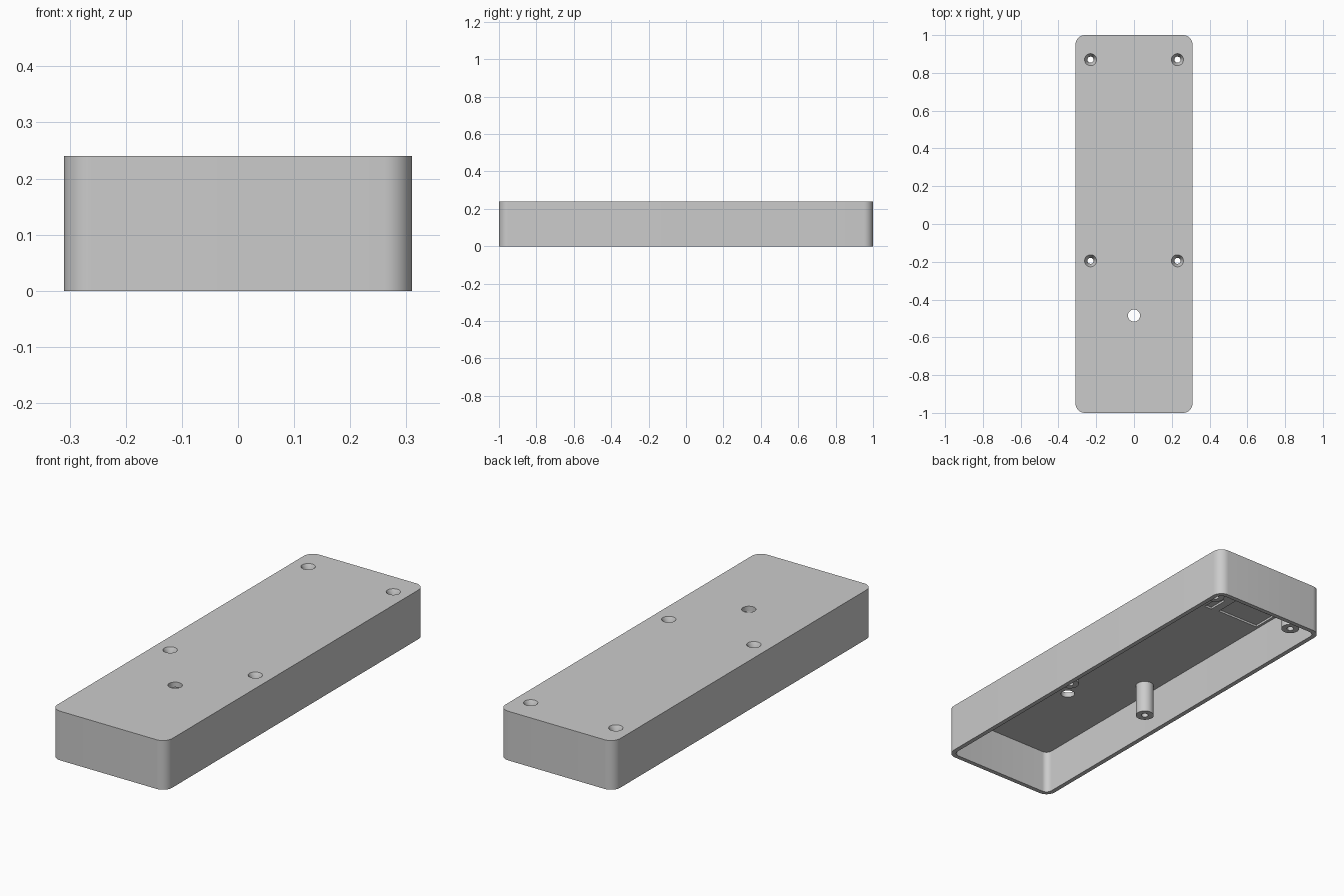
import bpy, bmesh, math
from mathutils import Matrix

if "Cube" in bpy.data.objects:
    bpy.data.objects.remove(bpy.data.objects["Cube"], do_unlink=True)

W, L, H = 0.62, 2.0, 0.24
WALL, CEILING, BOSS_END = 0.022, 0.215, 0.055
SCREWS = [(x, y) for x in (-0.23, 0.23) for y in (-0.195, 0.87)]

grey = bpy.data.materials.new("plain grey")
grey.use_nodes = True
colour = (0.6, 0.6, 0.6, 1)
grey.diffuse_color = colour
grey.node_tree.nodes["Principled BSDF"].inputs["Base Color"].default_value = colour


def finish(bm, name):
    mesh = bpy.data.meshes.new(name)
    bm.to_mesh(mesh)
    bm.free()
    mesh.materials.append(grey)
    obj = bpy.data.objects.new(name, mesh)
    bpy.context.collection.objects.link(obj)
    return obj


def block(name, x, y, z0, z1, sx, sy, radius=0):
    """Box with rounded upright edges."""
    bm = bmesh.new()
    place = Matrix.Translation((x, y, (z0 + z1) / 2)) @ Matrix.Diagonal((sx, sy, z1 - z0, 1))
    bmesh.ops.create_cube(bm, size=1, matrix=place)
    if radius:
        upright = [e for e in bm.edges if abs(e.verts[0].co.z - e.verts[1].co.z) > 0.01]
        bmesh.ops.bevel(bm, geom=upright, offset=radius, segments=10, profile=0.5, affect='EDGES')
    return finish(bm, name)


def rod(name, x, y, z0, z1, r0, r1):
    """Upright cylinder or cone."""
    bm = bmesh.new()
    bmesh.ops.create_cone(bm, cap_ends=True, segments=40, radius1=r0, radius2=r1,
                          depth=z1 - z0, matrix=Matrix.Translation((x, y, (z0 + z1) / 2)))
    return finish(bm, name)


case = block("case", 0, 0, 0, H, W, L, 0.05)


def combine(tool, operation):
    tool.hide_render = True
    mod = case.modifiers.new(tool.name, 'BOOLEAN')
    mod.operation, mod.solver, mod.object = operation, 'EXACT', tool
    bpy.context.view_layer.objects.active = case
    bpy.ops.object.modifier_apply(modifier=mod.name)
    bpy.data.objects.remove(tool, do_unlink=True)


# Hollow inside, open at the bottom
combine(block("cavity", 0, 0, -0.1, CEILING, W - 2 * WALL, L - 2 * WALL, 0.03), 'DIFFERENCE')

# Screw bosses with through holes and countersinks
for x, y in SCREWS:
    combine(rod("boss", x, y, BOSS_END, CEILING + 0.01, 0.042, 0.042), 'UNION')
for x, y in SCREWS:
    combine(rod("screw_hole", x, y, -0.1, H + 0.1, 0.016, 0.016), 'DIFFERENCE')
    combine(rod("countersink", x, y, H - 0.03, H + 0.002, 0.016, 0.033), 'DIFFERENCE')

# Round opening in the top
combine(rod("round_opening", 0, -0.485, CEILING - 0.1, H + 0.1, 0.032, 0.032), 'DIFFERENCE')

# Shallow recesses in the ceiling
combine(block("wide_recess", -0.16, 0.63, CEILING - 0.01, CEILING + 0.01, 0.23, 0.125), 'DIFFERENCE')
combine(block("narrow_recess", 0.015, 0.61, CEILING - 0.01, CEILING + 0.01, 0.04, 0.1), 'DIFFERENCE')

bpy.ops.object.select_all(action='DESELECT')
case.select_set(True)
bpy.context.view_layer.objects.active = case
bpy.ops.object.shade_smooth_by_angle(angle=math.radians(30))
